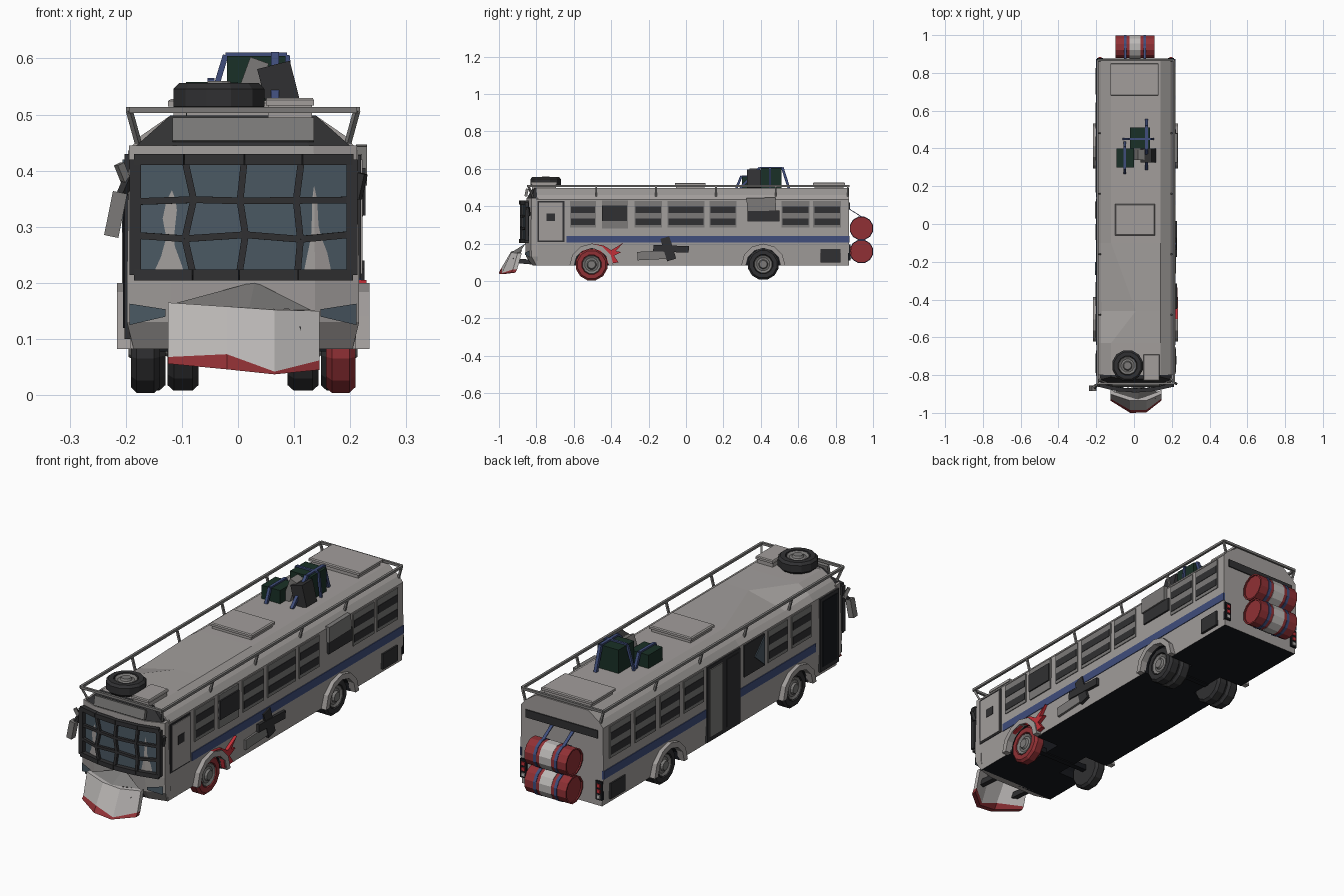
import bpy, bmesh, math
from mathutils import Vector

if "Cube" in bpy.data.objects:
    bpy.data.objects.remove(bpy.data.objects["Cube"])

XC, W = 0.009, 0.207          # body centre line and half width


def mat(name, *c):
    m = bpy.data.materials.new(name)
    m.diffuse_color = (*c, 1)
    m.use_nodes = True
    m.node_tree.nodes["Principled BSDF"].inputs["Base Color"].default_value = m.diffuse_color
    return m


PAINT = mat("paint", .36, .34, .33)
STEEL = mat("steel", .2, .195, .19)
DARK = mat("dark", .03, .03, .032)
BLACK = mat("black", .008, .009, .012)
GLASS = mat("glass", .07, .1, .125)
BLUE = mat("blue", .05, .075, .2)
RED = mat("red", .28, .03, .035)
FLAME = mat("flame", .55, .03, .04)
GREEN = mat("green", .01, .03, .02)
WHITE = mat("white", .5, .48, .47)


def mesh(name, verts, faces, m):
    bm = bmesh.new()
    vs = [bm.verts.new(v) for v in verts]
    for f in faces:
        bm.faces.new([vs[i] for i in f])
    bmesh.ops.recalc_face_normals(bm, faces=bm.faces)
    me = bpy.data.meshes.new(name)
    bm.to_mesh(me)
    bm.free()
    me.materials.append(m)
    o = bpy.data.objects.new(name, me)
    bpy.context.collection.objects.link(o)
    return o


def loft(name, rings, m):
    n = len(rings[0])
    faces = [(k*n+i, k*n+(i+1) % n, (k+1)*n+(i+1) % n, (k+1)*n+i)
             for k in range(len(rings)-1) for i in range(n)]
    faces += [tuple(range(n)), tuple(range((len(rings)-1)*n, len(rings)*n))]
    return mesh(name, [v for r in rings for v in r], faces, m)


def box(name, x0, x1, y0, y1, z0, z1, m, rot=(0, 0, 0)):
    a, b, c = abs(x1-x0)/2, abs(y1-y0)/2, abs(z1-z0)/2
    o = loft(name, [[(-a, -b, z), (a, -b, z), (a, b, z), (-a, b, z)] for z in (-c, c)], m)
    o.location = ((x0+x1)/2, (y0+y1)/2, (z0+z1)/2)
    o.rotation_euler = rot
    return o


def bar(name, a, b, w, m, d=None):
    a, b = Vector(a), Vector(b)
    o = box(name, -w/2, w/2, -(d or w)/2, (d or w)/2, 0, (b-a).length, m)
    o.location = (a+b)/2
    o.rotation_euler = (b-a).to_track_quat('Z', 'Y').to_euler()
    return o


def lathe(name, c, prof, m, axis='x', n=12):
    # prof: (radius, height along axis)
    rings = []
    for r, h in prof:
        ring = []
        for i in range(n):
            t = 2*math.pi*(i+.5)/n
            p = (h, r*math.cos(t), r*math.sin(t)) if axis == 'x' else (r*math.cos(t), r*math.sin(t), h)
            ring.append(Vector(c)+Vector(p))
        rings.append(ring)
    return loft(name, rings, m)


def side(name, s, y0, y1, z0, z1, t, m, rot=0):
    # plate on the side wall, s=+1 right, -1 left
    x = XC+s*W
    return box(name, x-s*.006, x+s*t, y0, y1, z0, z1, m, (rot, 0, 0))


def wheel(name, c, s, r, w, m, axis='x'):
    h = w/2*s
    lathe(name+"_tyre", c, [(r*.88, -h), (r, -h*.6), (r, h*.6), (r*.88, h), (r*.62, h), (r*.58, h*.5)], m, axis)
    lathe(name+"_rim", c, [(r*.6, h*.4), (r*.56, h*.92), (r*.42, h*.7), (r*.3, h*.8), (r*.24, h*1.15)], STEEL, axis)


# body shell lofted along y, roof dented on the left
rings = []
for y in (-.8, -.63, -.46, -.1, .1, .872):
    half = [(.2, .082), (W, .2), (.205, .435), (.185, .46), (.13, .498)]
    r = [(XC+x, y, z) for x, z in half] + [(XC-x, y, z) for x, z in reversed(half)]
    if y == -.46:
        r[5], r[6] = (0.01, y, .495), (XC-.182, y, .452)
    rings.append(r)
body = loft("body_shell", rings, PAINT)
body.data.materials.append(BLACK)
for p in body.data.polygons:
    p.material_index = int(p.normal.z < -.8)

# wheel wells cut from the shell
for s in (1, -1):
    for y in (-.505, .413):
        cut = lathe("well_cutter", (XC+s*.16, y, .09), [(.093, -.08), (.093, .08)], PAINT)
        cut.data.materials.append(BLACK)
        for p in cut.data.polygons:
            p.material_index = 1
        cut.hide_render = True
        b = body.modifiers.new("well", 'BOOLEAN')
        b.operation, b.object, b.solver = 'DIFFERENCE', cut, 'EXACT'
        bpy.context.view_layer.objects.active = body
        bpy.ops.object.modifier_apply(modifier="well")
        bpy.data.objects.remove(cut)


# bowed front fascia, header and visor plate
def plan(z, w, y, bow):
    return [(XC+a*w, b, z) for a, b in
            ((1, -.79), (1, y), (.62, y-bow), (-.62, y-bow), (-1, y), (-1, -.79))]


loft("front_fascia", [plan(.082, .195, -.8, .02), plan(.13, W, -.825, .03), plan(.2, W, -.83, .03),
                      plan(.445, .203, -.825, .028)], PAINT)
loft("front_header", [plan(.445, .19, -.825, .025), plan(.498, .13, -.81, .01)], DARK)
box("visor_plate", -.117, .135, -.86, -.845, .452, .494, STEEL, (-.2, 0, 0))

# windscreen glass and welded cage
cols, rows = (-.183, -.087, .008, .108, .203), (.214, .282, .347, .42)


def node(i, j, off):
    u = (cols[i]-XC)/.2
    return Vector((cols[i]+.008*math.sin(i*2+j*3)*(0 < i < 4), off-.032*(1-u*u), rows[j]+.005*math.cos(i*3+j)*(0 < j < 3)))


N = [node(i, j, -.838) for j in range(4) for i in range(5)]
mesh("windscreen", N, [(j*5+i, j*5+i+1, j*5+i+6, j*5+i+5) for j in range(3) for i in range(4)], GLASS)
for j in range(4):
    for i in range(5):
        edge = .02
        if i < 4:
            bar("cage_bar", node(i, j, -.85), node(i+1, j, -.85), edge if j in (0, 3) else .012, DARK)
        if j < 3:
            bar("cage_bar", node(i, j, -.85), node(i, j+1, -.85), edge if i in (0, 4) else .012, DARK)

# headlights
for s in (1, -1):
    mesh("headlight", [(XC+s*a, b, z) for a, b, z in ((.138, -.86, .14), (.202, -.836, .125), (.202, -.836, .163), (.138, -.86, .153))],
         [(0, 1, 2, 3)], GLASS)

# plough blade with red lower edge
px = (-.125, -.02, .065, .145)


def blade(ys, zs):
    f = [(x, y, z) for x, y, z in zip(px, ys, zs)]
    return f + [(x, y+.022, z) for x, y, z in reversed(f)]


top = blade((-.9, -.935, -.935, -.9), (.165, .158, .152, .15))
mid = blade((-.925, -.985, -.985, -.925), (.068, .073, .042, .062))
low = blade((-.935, -1, -.998, -.935), (.056, .046, .037, .045))
loft("plough_blade", [top, mid], WHITE)
loft("plough_edge", [mid, low], RED)
mesh("plough_cover", [(-.115, -.89, .163), (.03, -.856, .202), (.13, -.89, .152), (.02, -.93, .155)],
     [(0, 1, 3), (1, 2, 3)], STEEL)
for x in (-.08, .1):
    bar("plough_strut", (x, -.81, .1), (x, -.925, .11), .025, DARK)

# wheels: single in front, doubled behind, one red tyre
for s in (1, -1):
    wheel("front_wheel", (XC+s*.174, -.505, .088), s, .087, .052, RED if s > 0 else DARK)
    wheel("rear_wheel", (XC+s*.166, .413, .09), s, .085, .055, DARK)
    wheel("rear_inner_wheel", (XC+s*.107, .413, .09), s, .085, .055, DARK)
    for y in (-.505, .413):
        bar("axle", (XC-.17, y, .09), (XC+.17, y, .09), .025, BLACK)
        # faceted wheel arch
        arc = [(r*math.cos(t), r*math.sin(t)) for r, ts in ((.118, range(7)), (.093, range(6, -1, -1)))
               for t in [math.pi*k/6 for k in ts]]
        loft("wheel_arch", [[(XC+s*x, y+a, .082+b) for a, b in arc] for x in (.195, .225)], PAINT)

# flame painted behind the front right arch
fl = ((-.6, .13), (-.56, .18), (-.5, .2), (-.44, .19), (-.4, .165), (-.335, .205), (-.375, .16),
      (-.345, .155), (-.385, .135), (-.36, .1), (-.42, .09), (-.43, .14), (-.5, .177), (-.56, .155))
loft("flame", [[(x, y, z) for y, z in fl] for x in (.21, .229)], FLAME)


# slatted side windows
def window(s, y0, y1):
    side("window_frame", s, y0, y1, .285, .428, .003, STEEL)
    for z in (.3, .365):
        side("window_gap", s, y0+.006, y1-.006, z, z+.034, .005, DARK)


for y0, y1 in ((-.62, -.48), (-.276, -.127), (-.1, .1), (.125, .27), (.51, .66), (.68, .83)):
    window(1, y0, y1)
for y0, y1 in ((.68, .83), (.5, .65), (.33, .47), (.16, .3), (-.44, -.3), (-.61, -.47)):
    window(-1, y0, y1)
side("stripe", 1, -.64, .873, .205, .242, .003, BLUE)
side("stripe", -1, .14, .873, .205, .242, .003, BLUE)
side("stripe", -1, -.64, -.1, .205, .242, .003, BLUE)
side("front_shutter", 1, -.45, -.31, .28, .43, .005, STEEL)
side("front_shutter_plate", 1, -.45, -.315, .32, .405, .011, DARK)
side("rear_shutter", 1, .325, .48, .375, .445, .014, STEEL, .02)
side("rear_shutter_opening", 1, .33, .5, .318, .378, .007, DARK)
for s in (1, -1):
    side("engine_vent", s, .72, .825, .1, .17, .005, DARK)

# right driver door
side("driver_door_gap", 1, -.795, -.65, .208, .428, .003, DARK)
side("driver_door", 1, -.785, -.66, .216, .42, .006, PAINT)
side("driver_door_slot", 1, -.745, -.7, .32, .36, .008, DARK)
# patch plates below the stripe
side("patch_light", 1, -.26, -.09, .115, .16, .006, STEEL, .05)
side("patch_dark", 1, -.175, .015, .155, .19, .012, DARK, -.04)
side("patch_post", 1, -.12, -.07, .11, .235, .009, DARK, .3)

# left doors and broken window
side("entry_door", -1, -.805, -.67, .1, .43, .004, DARK)
side("entry_door_panel", -1, -.79, -.685, .12, .415, .007, BLACK)
side("middle_door", -1, -.1, .135, .09, .43, .004, DARK)
side("middle_door_leaf", -1, .03, .12, .11, .415, .009, STEEL)
side("middle_door_leaf", -1, -.085, .0, .11, .415, .007, DARK)
side("broken_window", -1, -.275, -.13, .285, .428, .004, DARK)
loft("glass_shard", [[(x, -.27, .29), (x, -.2, .35), (x, -.27, .42)] for x in (-.2, -.206)], GLASS)

# rear: dark slot and tail lamps
box("rear_slot", XC-.18, XC+.18, .865, .877, .385, .42, DARK)
for s in (1, -1):
    x = XC+s*.188
    box("tail_plate", x-.016, x+.016, .865, .879, .11, .195, BLACK)
    for z, m in ((.175, FLAME), (.15, FLAME), (.125, WHITE)):
        box("tail_lamp", x-.008, x+.008, .87, .884, z-.008, z+.008, m)

# two barrels strapped to the rear
for z in (.282, .158):
    c = (.005, .938, z)
    lathe("barrel", c, [(.055, -.098), (.055, -.104), (.062, -.104), (.062, .104), (.055, .104), (.055, .098)], RED)
    lathe("barrel_band", c, [(.0635, -.03), (.0635, .03)], WHITE)
    for x in (-.052, .052):
        lathe("barrel_strap", (x+.005, .938, z), [(.0645, -.007), (.0645, .007)], BLUE)
for x in (-.047, .057):
    bar("strap_tail", (x, .873, .385), (x, .94, .343), .014, BLUE, .004)

# roof rail with slanted posts
R = [(XC-.203, -.845, .508), (XC+.203, -.845, .508), (XC+.203, .868, .508), (XC-.203, .868, .508)]
for k in range(4):
    bar("roof_rail", R[k], R[(k+1) % 4], .011, STEEL)
for s in (1, -1):
    for y in (-.842, -.48, -.16, .16, .48, .865):
        bar("rail_post", (XC+s*.203, y, .508), (XC+s*.187, max(y, -.82), .45), .009, STEEL)

# roof hatches and spare wheel
for name, x0, x1, y0, y1, z in (("front_hatch", .05, .135, -.83, -.69, .53), ("middle_hatch", -.1, .112, -.06, .105, .525),
                                ("rear_hatch", -.125, .13, .68, .85, .528)):
    a = [(x0, y0), (x1, y0), (x1, y1), (x0, y1)]
    cx, cy = (x0+x1)/2, (y0+y1)/2
    loft(name, [[(cx+(x-cx)*k, cy+(y-cy)*k, h) for x, y in a] for k, h in ((.92, .49), (.92, z-.014), (1, z-.014), (1, z-.004), (.95, z))], PAINT)
wheel("spare_wheel", (-.034, -.75, .53), 1, .084, .052, DARK, 'z')

# roof luggage with blue straps
box("large_crate", -.02, .085, .4, .51, .495, .604, GREEN)
box("small_crate", -.093, 0, .3, .4, .495, .558, GREEN)
box("backpack", .045, .105, .325, .4, .495, .59, DARK, (0, -.25, 0))
box("fuel_can", .003, .038, .34, .395, .495, .6, STEEL, (0, .35, 0))


def strap(x, y0, y1, p0, p1, z, w):
    pts = [(x, p0, .497), (x, y0, z), (x, y1, z), (x, p1, .497)]
    for a, b in zip(pts, pts[1:]):
        bar("strap", a, b, w, BLUE, .008 if a[2] == b[2] else w)


strap(.066, .395, .515, .29, .55, .607, .014)
strap(-.048, .296, .404, .27, .43, .561, .013)
for a, b in (((-.055, .45, .497), (-.022, .45, .606)), ((-.022, .45, .606), (.087, .45, .606)), ((.087, .45, .606), (.1, .45, .497))):
    bar("strap", a, b, .01, BLUE)

# mirrors
box("left_mirror", -.231, -.205, -.885, -.855, .282, .362, STEEL, (0, .2, 0))
bar("mirror_arm", (-.208, -.868, .355), (-.195, -.85, .385), .014, DARK)
bar("mirror_arm", (-.195, -.85, .37), (-.212, -.86, .412), .014, STEEL)
bar("mirror_bracket", (.212, -.84, .35), (.222, -.845, .395), .014, DARK)
